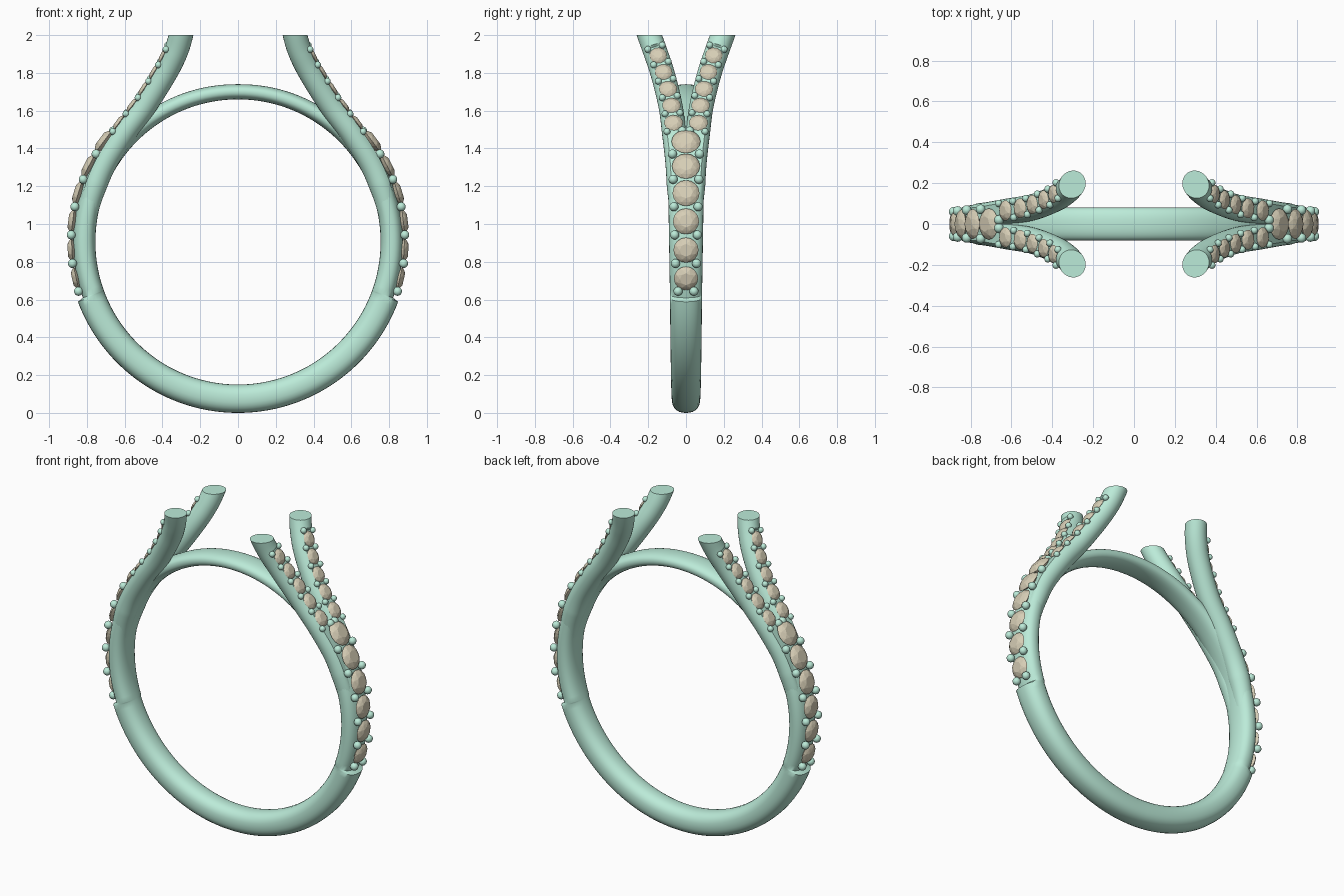
import bpy, bmesh
from math import sin, cos, pi, radians, copysign
from mathutils import Vector, Matrix

if "Cube" in bpy.data.objects:
    bpy.data.objects.remove(bpy.data.objects["Cube"])

CZ, RI = 0.905, 0.755          # finger hole centre height and radius


def material(name, rgb):
    m = bpy.data.materials.new(name)
    m.diffuse_color = (*rgb, 1)
    m.use_nodes = True
    m.node_tree.nodes["Principled BSDF"].inputs["Base Color"].default_value = m.diffuse_color
    return m


METAL = material("green_metal", (0.50, 0.83, 0.69))
STONE = material("sand_stone", (0.68, 0.62, 0.47))


def finish(bm, name, mat, mirror=(False, False), smooth=True):
    bmesh.ops.recalc_face_normals(bm, faces=bm.faces)
    me = bpy.data.meshes.new(name)
    bm.to_mesh(me)
    bm.free()
    ob = bpy.data.objects.new(name, me)
    bpy.context.collection.objects.link(ob)
    me.materials.append(mat)
    if any(mirror):
        mod = ob.modifiers.new("mirror", 'MIRROR')
        mod.use_axis = (mirror[0], mirror[1], False)
        mod.use_mirror_merge = False
    if smooth:
        bpy.context.view_layer.objects.active = ob
        ob.select_set(True)
        bpy.ops.object.shade_smooth_by_angle(angle=radians(40))
        ob.select_set(False)
    return ob


def loft(bm, rings, closed):
    vs = [[bm.verts.new(p) for p in r] for r in rings]
    n = len(vs[0])
    for i in range(len(vs) if closed else len(vs) - 1):
        a, b = vs[i], vs[(i + 1) % len(vs)]
        for j in range(n):
            k = (j + 1) % n
            bm.faces.new((a[j], a[k], b[k], b[j]))
    if not closed:
        bm.faces.new(vs[0])
        bm.faces.new(vs[-1])


def interp(keys, t):
    for a, b in zip(keys, keys[1:]):
        if t <= b[0]:
            f = (t - a[0]) / (b[0] - a[0])
            return [p + (q - p) * f for p, q in zip(a[1:], b[1:])]
    return keys[-1][1:]


# Band: angle from the bottom, outer radius, half width
KEYS = [(0, .905, .075), (69.5, .905, .085), (70.2, .873, .085), (100, .873, .092),
        (122, .873, .098), (135, .855, .085), (150, .84, .08), (180, .835, .08)]
half = sorted([i * 2.5 for i in range(73)] + [69.5, 70.2])
angles = half + [360 - a for a in reversed(half[1:-1])]
rings = []
for a in angles:
    ro, hw = interp(KEYS, min(a, 360 - a))
    mid, th = (ro + RI) / 2, (ro - RI) / 2
    ring = []
    for j in range(28):
        u = 2 * pi * j / 28
        c, s = [copysign(abs(v) ** 0.85, v) for v in (cos(u), sin(u))]
        r = mid + th * c
        ring.append((r * sin(radians(a)), hw * s, CZ - r * cos(radians(a))))
    rings.append(ring)
bm = bmesh.new()
loft(bm, rings, True)
finish(bm, "band", METAL)

# Split shoulder path, smoothed through a few points
PTS = [Vector(p) for p in [(.812, .026, .98), (.775, .036, 1.15), (.712, .044, 1.31),
                           (.605, .063, 1.48), (.492, .083, 1.63), (.385, .125, 1.8),
                           (.33, .162, 1.91), (.302, .194, 2.0), (.285, .225, 2.09)]]
path = []
ext = [2 * PTS[0] - PTS[1]] + PTS + [2 * PTS[-1] - PTS[-2]]
for i in range(1, len(ext) - 2):
    p0, p1, p2, p3 = ext[i - 1:i + 3]
    for k in range(10):
        t = k / 10
        path.append(0.5 * (2 * p1 + (p2 - p0) * t + (2 * p0 - 5 * p1 + 4 * p2 - p3) * t * t
                           + (3 * p1 - p0 - 3 * p2 + p3) * t ** 3))
path.append(PTS[-1])


def frame(i):
    t = (path[min(i + 1, len(path) - 1)] - path[max(i - 1, 0)]).normalized()
    side = Vector((0, 1, 0))
    side = (side - t * side.dot(t)).normalized()
    n = side.cross(t)
    return t, side, n


# Shoulder prongs: round tube, flattened outside where stones are set
rings = []
for i, p in enumerate(path):
    t, side, n = frame(i)
    r = min(.064, .05 + i * .001)
    flat = .05 if p.z < 1.92 else 1
    rings.append([p + side * (r * cos(2 * pi * j / 28)) + n * min(flat, r * sin(2 * pi * j / 28))
                  for j in range(28)])
bm = bmesh.new()
loft(bm, rings, False)
cut = bmesh.ops.bisect_plane(bm, geom=bm.verts[:] + bm.edges[:] + bm.faces[:],
                             plane_co=(0, 0, 2), plane_no=(0, 0, 1), clear_outer=True)
bmesh.ops.contextual_create(bm, geom=[e for e in cut['geom_cut'] if isinstance(e, bmesh.types.BMEdge)])
finish(bm, "shoulder_prong", METAL, (True, True))


def gem(bm, pos, t, side, n, r):
    # faceted stone: table, crown, girdle, pavilion
    def ring(f, h, off):
        return [bm.verts.new(pos + (t * cos((j + off) * pi / 4) + side * sin((j + off) * pi / 4)) * r * f
                             + n * r * h) for j in range(8)]
    table, crown = ring(.5, .34, 0), ring(.8, .2, .5)
    g1, g2 = ring(1, 0, 0), ring(1, 0, .5)
    tip = bm.verts.new(pos - n * r * .6)
    bm.faces.new(table)
    for j in range(8):
        k = (j + 1) % 8
        for f in ((table[j], table[k], crown[j]), (crown[j], table[k], crown[k]),
                  (crown[j], crown[k], g1[k]), (crown[j], g1[j], g2[j]), (crown[j], g2[j], g1[k]),
                  (g1[j], tip, g2[j]), (g2[j], tip, g1[k])):
            bm.faces.new(f)


def bead(bm, pos, r):
    bmesh.ops.create_uvsphere(bm, u_segments=14, v_segments=9, radius=r, matrix=Matrix.Translation(pos))


# Large stones and beads down each side of the band
stones, beads = bmesh.new(), bmesh.new()
Y = Vector((0, 1, 0))
for i in range(6):
    a = radians(-12.7 + 9.9 * i)
    n, t = Vector((cos(a), 0, sin(a))), Vector((-sin(a), 0, cos(a)))
    gem(stones, Vector((0, 0, CZ)) + n * (.878 + .002 * i), t, Y, n, .064 + .0025 * i)
for i in range(7):
    a = radians(-17.2 + 9.8 * i)
    for s in (-1, 1):
        w = .042 if i == 0 else .02 if i == 6 else .052 + .004 * i
        bead(beads, Vector((.884 * cos(a), s * w, CZ + .884 * sin(a))), .024)
finish(stones, "band_stones", STONE, (True, False), smooth=False)
finish(beads, "band_beads", METAL, (True, False))

# Small stones and beads along each prong
stones, beads = bmesh.new(), bmesh.new()


def at(z):
    i = min(range(len(path)), key=lambda k: abs(path[k].z - z))
    i = max(i - 1, 0) if path[i].z > z else i
    f = (z - path[i].z) / (path[i + 1].z - path[i].z)
    return path[i].lerp(path[i + 1], f), *frame(i)


for i in range(5):
    p, t, side, n = at(1.505 + .091 * i)
    gem(stones, p + n * .053, t, side, n, .05 - .001 * i)
for i in range(6):
    p, t, side, n = at(1.463 + .0905 * i)
    for s in (-1, 1):
        bead(beads, p + n * .053 + side * (s * .04), .018)
finish(stones, "prong_stones", STONE, (True, True), smooth=False)
finish(beads, "prong_beads", METAL, (True, True))
